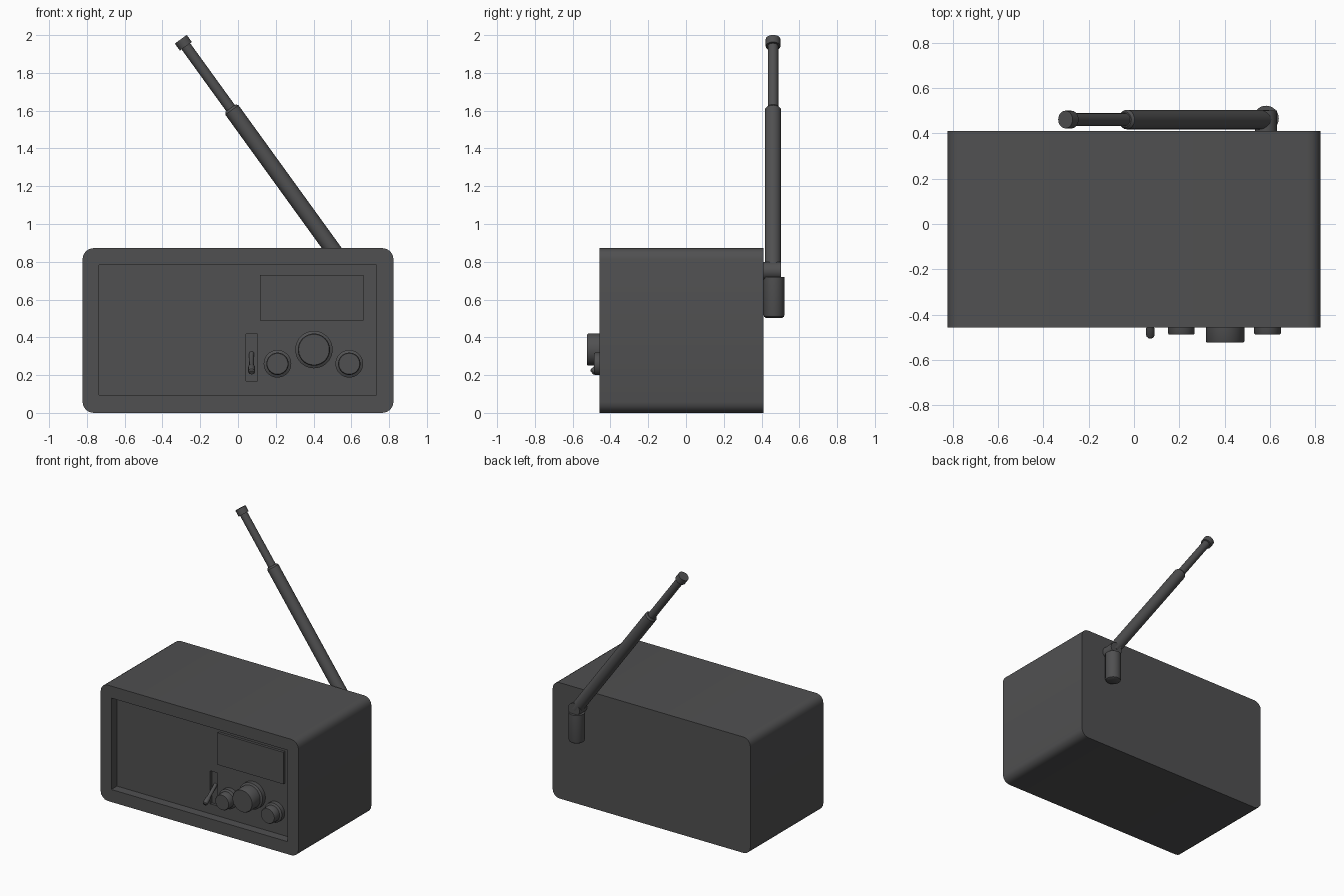
import bpy, bmesh, math
from mathutils import Vector

if "Cube" in bpy.data.objects:
    bpy.data.objects.remove(bpy.data.objects["Cube"])

# Dark plastic used on every part
dark = bpy.data.materials.new("dark_plastic")
dark.diffuse_color = (0.08, 0.08, 0.082, 1)
dark.use_nodes = True
dark.node_tree.nodes["Principled BSDF"].inputs["Base Color"].default_value = dark.diffuse_color


def shade(ob):
    bpy.ops.object.select_all(action='DESELECT')
    ob.select_set(True)
    bpy.context.view_layer.objects.active = ob
    bpy.ops.object.shade_smooth_by_angle(angle=math.radians(35))


def finish(name, bm, smooth=True):
    bmesh.ops.recalc_face_normals(bm, faces=bm.faces[:])
    me = bpy.data.meshes.new(name)
    bm.to_mesh(me)
    bm.free()
    me.materials.append(dark)
    ob = bpy.data.objects.new(name, me)
    bpy.context.collection.objects.link(ob)
    if smooth:
        shade(ob)
    return ob


def box(name, x, y, z, round_y=0.0):
    """Flat box from min/max pairs; optionally rounds the edges along y."""
    bm = bmesh.new()
    bmesh.ops.create_cube(bm, size=1)
    for v in bm.verts:
        v.co = [r[0] if c < 0 else r[1] for c, r in zip(v.co, (x, y, z))]
    if round_y:
        edges = [e for e in bm.edges
                 if abs(e.verts[0].co.y - e.verts[1].co.y) > 1e-4]
        bmesh.ops.bevel(bm, geom=edges, offset=round_y, segments=4,
                        profile=0.5, affect='EDGES')
    return finish(name, bm, smooth=False)


def lathe(name, origin, direction, profile, sides=32):
    """Revolve (radius, distance) pairs around an axis."""
    origin = Vector(origin)
    rot = Vector((0, 0, 1)).rotation_difference(Vector(direction).normalized())
    bm = bmesh.new()
    rings = []
    for r, d in profile:
        ring = []
        for i in range(sides):
            a = 2 * math.pi * i / sides
            ring.append(bm.verts.new(
                origin + rot @ Vector((r * math.cos(a), r * math.sin(a), d))))
        rings.append(ring)
    for a, b in zip(rings, rings[1:]):
        for i in range(sides):
            j = (i + 1) % sides
            bm.faces.new((a[i], a[j], b[j], b[i]))
    bm.faces.new(rings[0])
    bm.faces.new(rings[-1])
    return finish(name, bm)


def cut(target, cutter):
    cutter.hide_render = True
    mod = target.modifiers.new("cut", 'BOOLEAN')
    mod.object = cutter
    mod.operation = 'DIFFERENCE'
    mod.solver = 'EXACT'
    bpy.context.view_layer.objects.active = target
    bpy.ops.object.modifier_apply(modifier=mod.name)
    bpy.data.objects.remove(cutter)


PANEL = -0.39   # depth of the recessed front panel

# Cabinet with recessed front panel and slider slot
cabinet = box("cabinet", (-0.823, 0.823), (-0.457, 0.41), (0, 0.872), 0.058)
cut(cabinet, box("panel_cutter", (-0.735, 0.732), (-0.6, PANEL), (0.094, 0.782)))
cut(cabinet, box("slot_cutter", (0.042, 0.102), (-0.6, PANEL + 0.02), (0.168, 0.417)))
shade(cabinet)

# Display window
box("display", (0.117, 0.664), (PANEL - 0.02, PANEL + 0.01), (0.49, 0.73))

# Slider lever, angled down, with a thicker grip at its end
tip = Vector((0.072, -0.488, 0.222))
root = Vector((0.072, PANEL + 0.025, 0.315))
length = (tip - root).length
lathe("slider_lever", root, tip - root,
      [(0.013, 0), (0.013, length - 0.045), (0.018, length - 0.035),
       (0.018, length + 0.006), (0.012, length + 0.014)], 16)

# Knobs: wide base flange with a narrower grip
for name, x, z, r, front in (("tuning_knob", 0.402, 0.335, 0.085, -0.523),
                             ("left_knob", 0.209, 0.26, 0.059, -0.488),
                             ("right_knob", 0.589, 0.26, 0.059, -0.488)):
    h = PANEL - front
    lathe(name, (x, PANEL + 0.002, z), (0, -1, 0),
          [(r + 0.014, 0), (r + 0.014, 0.035), (r, 0.043),
           (r, h - 0.004), (r - 0.004, h + 0.002)], 40)

# Aerial mount and hinge on the back
lathe("aerial_mount", (0.583, 0.466, 0.503), (0, 0, 1),
      [(0.043, 0), (0.052, 0.006), (0.056, 0.018), (0.056, 0.217)])
lathe("aerial_hinge", (0.583, 0.408, 0.752), (0, 1, 0),
      [(0.048, 0), (0.048, 0.094)])

# Telescopic aerial: thick tube, thin tube, tip cap
pivot = Vector((0.585, 0.461, 0.75))
end = Vector((-0.303, 0.461, 1.978))
axis = end - pivot
full = axis.length
thick = full * 0.703
lathe("aerial_lower_tube", pivot, axis,
      [(0.043, 0), (0.043, thick - 0.012), (0.034, thick)], 24)
lathe("aerial_upper_tube", pivot, axis,
      [(0.028, thick - 0.05), (0.028, full - 0.03)], 24)
lathe("aerial_tip", pivot, axis,
      [(0.039, full - 0.046), (0.039, full)], 24)
